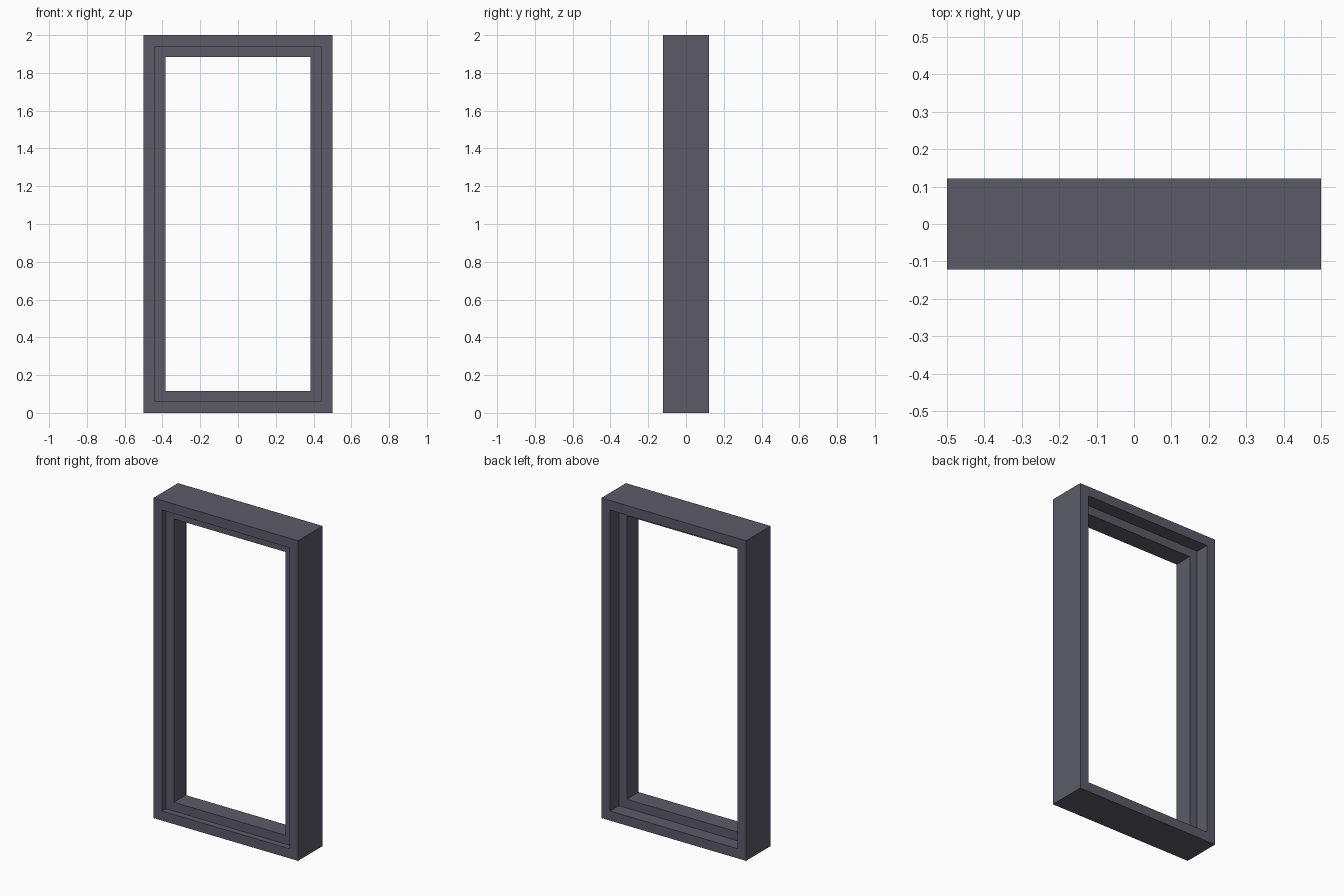
import bpy
import bmesh

cube = bpy.data.objects.get("Cube")
if cube:
    bpy.data.objects.remove(cube, do_unlink=True)

WIDTH, HEIGHT, DEPTH = 1.0, 2.0, 0.242
REBATE, STOP = 0.06, 0.115            # insets of the opening and of the raised stop
STOP_FRONT, STOP_BACK = -0.083, 0.034

grey = bpy.data.materials.new("slate_grey")
colour = (0.107, 0.105, 0.136, 1.0)
grey.diffuse_color = colour
grey.use_nodes = True
shader = next(n for n in grey.node_tree.nodes if n.type == 'BSDF_PRINCIPLED')
shader.inputs["Base Color"].default_value = colour


def sweep_frame(name, profile, material):
    """Sweep a closed (inset, y) profile around the rectangle with mitred corners."""
    bm = bmesh.new()
    rings = []
    for sx, top in ((-1, False), (1, False), (1, True), (-1, True)):
        rings.append([bm.verts.new((sx * (WIDTH / 2 - inset), y,
                                    HEIGHT - inset if top else inset))
                      for inset, y in profile])
    count = len(profile)
    for i, ring in enumerate(rings):
        following = rings[(i + 1) % len(rings)]
        for j in range(count):
            k = (j + 1) % count
            bm.faces.new((ring[j], following[j], following[k], ring[k]))
    bmesh.ops.recalc_face_normals(bm, faces=bm.faces)
    mesh = bpy.data.meshes.new(name)
    bm.to_mesh(mesh)
    bm.free()
    mesh.materials.append(material)
    obj = bpy.data.objects.new(name, mesh)
    bpy.context.collection.objects.link(obj)
    return obj


# Door frame: square jamb with a raised stop between the two rebates
front, back = -DEPTH / 2, DEPTH / 2
sweep_frame("door_frame", [
    (0, front), (REBATE, front),
    (REBATE, STOP_FRONT), (STOP, STOP_FRONT),
    (STOP, STOP_BACK), (REBATE, STOP_BACK),
    (REBATE, back), (0, back),
], grey)
